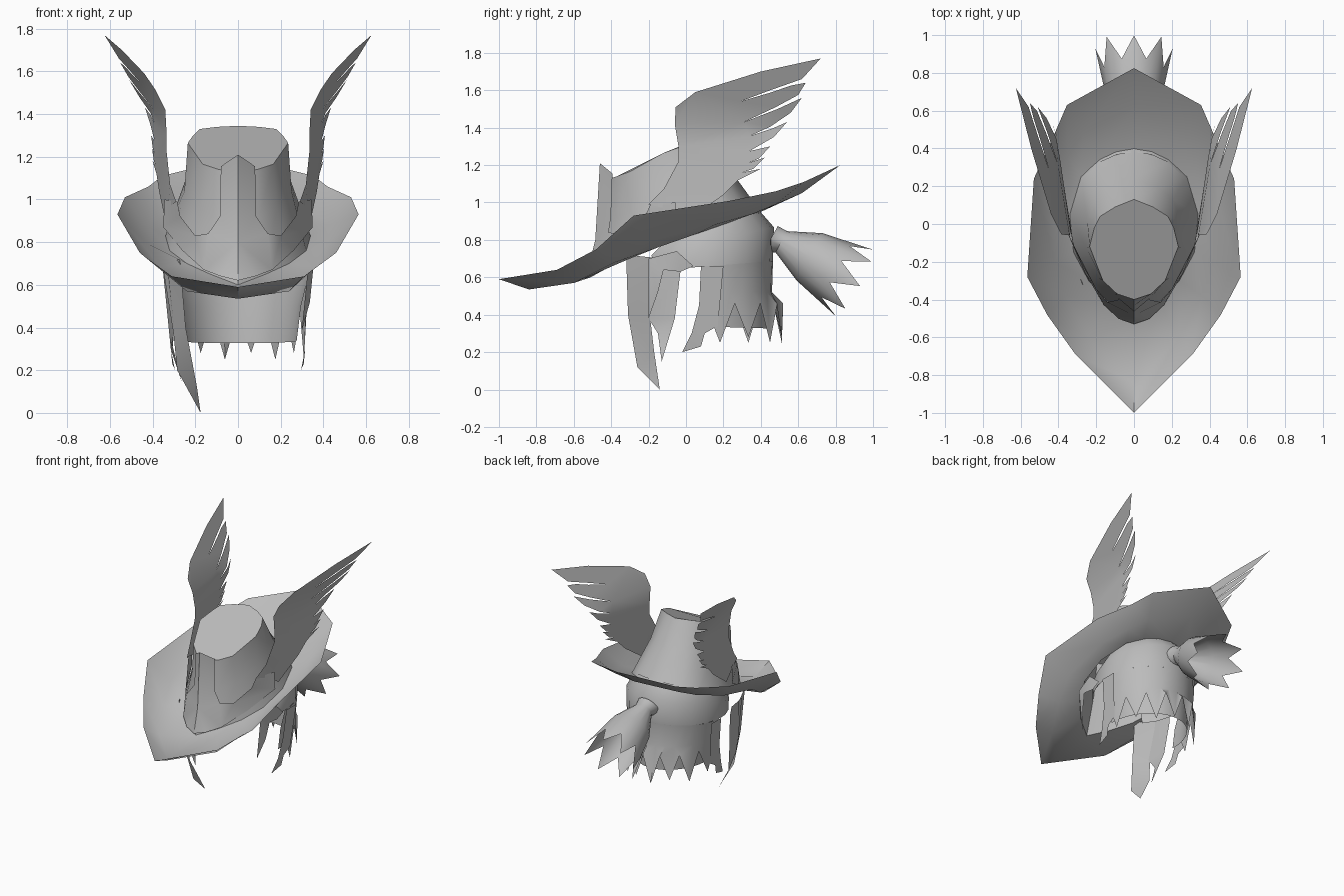
import bpy
import bmesh
from math import sin, cos, pi, radians
from mathutils import Vector

cube = bpy.data.objects.get("Cube")
if cube:
    bpy.data.objects.remove(cube, do_unlink=True)

grey = bpy.data.materials.new("plain_grey")
grey.use_nodes = True
grey.diffuse_color = (0.5, 0.5, 0.5, 1)
grey.node_tree.nodes["Principled BSDF"].inputs["Base Color"].default_value = (0.5, 0.5, 0.5, 1)


def finish(name, bm, angle=45):
    bmesh.ops.recalc_face_normals(bm, faces=bm.faces)
    mesh = bpy.data.meshes.new(name)
    bm.to_mesh(mesh)
    bm.free()
    obj = bpy.data.objects.new(name, mesh)
    bpy.context.collection.objects.link(obj)
    mesh.materials.append(grey)
    bpy.ops.object.select_all(action='DESELECT')
    obj.select_set(True)
    bpy.context.view_layer.objects.active = obj
    bpy.ops.object.shade_smooth_by_angle(angle=radians(angle))
    return obj


def loft(name, rings, closed=True, cap=False, angle=45):
    """Skin a list of equal-length point rings."""
    bm = bmesh.new()
    rows = [[bm.verts.new(p) for p in ring] for ring in rings]
    count = len(rows[0])
    for low, high in zip(rows, rows[1:]):
        for i in range(count if closed else count - 1):
            j = (i + 1) % count
            bm.faces.new((low[i], low[j], high[j], high[i]))
    if cap:
        bm.faces.new(rows[-1])
    return finish(name, bm, angle)


def sheet(name, outline, place):
    """Triangulate a flat outline, then bend it into space."""
    bm = bmesh.new()
    face = bm.faces.new([bm.verts.new((a, b, 0)) for a, b in outline])
    face.normal_update()
    bmesh.ops.triangulate(bm, faces=[face], ngon_method='BEAUTY')
    for v in bm.verts:
        v.co = place(v.co.x, v.co.y)
    return finish(name, bm, 40)


def mirrored(half):
    """Close a front-to-back half ring across the centre line."""
    return half + [(-x, y, z) for x, y, z in half[-2:0:-1]]


# Hat: cupped pointed brim and flared crown
rim = mirrored([(0, -1, .59), (.31, -.69, .64), (.46, -.48, .75), (.565, -.28, .93),
                (.53, .24, 1.01), (.42, .48, 1.06), (.355, .63, 1.11), (0, .825, 1.2)])
trough = mirrored([(0, -.84, .535), (.24, -.6, .57), (.36, -.38, .68), (.42, -.2, .79),
                   (.43, .15, .88), (.35, .36, .94), (.27, .48, .99), (0, .62, 1.05)])
base = mirrored([(0, -.51, .6), (.13, -.42, .65), (.24, -.3, .7), (.32, -.15, .76),
                 (.34, .05, .83), (.28, .25, .9), (.19, .33, .93), (0, .4, .95)])
top = mirrored([(0, -.4, 1.13), (.09, -.37, 1.14), (.165, -.3, 1.165), (.235, -.12, 1.265),
                (.21, -.02, 1.3), (.18, .04, 1.33), (.1, .09, 1.34), (0, .13, 1.345)])
waist = []
for a, b in zip(base, top):
    p = Vector(a).lerp(Vector(b), .55)
    waist.append((p.x * .92, p.y * .96, p.z))
loft("hat_brim", [rim, trough, base], angle=50)
loft("hat_crown", [base, waist, top], cap=True)

# Peaked front plate wrapped round the crown
plate = [(0, .62), (.08, .64), (.16, .67), (.26, .76), (.35, .87), (.345, 1), (.285, .99),
         (.27, .92), (.2, .83), (.14, .84), (.085, .92), (.08, 1.155), (0, 1.21), (0, .8)]


def plate_point(side):
    def place(x, z):
        slope = .06 if z > .8 else .25
        ridge = .6 * x if z > .9 and x < .1 else 0
        return Vector((side * x, -.485 + 3.5 * x * x + ridge + slope * (z - .8), z))
    return place


# Feathered wing outline, from the root up the leading edge and down the feather tips
wing = [(-.2, .99), (-.12, 1.07), (-.04, 1.22), (-.04, 1.3), (-.06, 1.42), (-.055, 1.51),
        (.05, 1.59), (.4, 1.7), (.72, 1.77), (.62, 1.66), (.45, 1.6), (.29, 1.54), (.46, 1.59),
        (.56, 1.625), (.64, 1.64), (.6, 1.575), (.48, 1.51), (.31, 1.43), (.49, 1.5),
        (.62, 1.56), (.56, 1.48), (.45, 1.405), (.34, 1.355), (.46, 1.395), (.54, 1.43),
        (.47, 1.35), (.34, 1.275), (.45, 1.3), (.39, 1.235), (.33, 1.21), (.42, 1.24),
        (.36, 1.18), (.3, 1.16), (.4, 1.18), (.28, 1.12), (.2, 1.04), (0, .9), (-.08, .96)]


def wing_point(side):
    def place(y, z):
        x = .34 + .15 * y + .48 * max(0, z - 1.4) - .2 * max(0, -.1 - y)
        return Vector((side * x, y, z))
    return place


# Hanging locks curl in towards the neck
def lock_point(side):
    def place(y, z):
        x = .35 - .1 * (.65 - z) - .5 * max(0, .22 - z) - .5 * max(0, -.15 - y)
        return Vector((side * x, y, z))
    return place


long_lock = [(-.32, .72), (-.31, .4), (-.26, .12), (-.14, 0), (-.17, .2), (-.19, .37), (-.12, .7)]
thin_lock = [(-.2, .7), (-.2, .38), (-.15, .3), (-.13, .15), (-.06, .38), (-.03, .63), (-.04, .7)]
short_lock = [(-.2, .7), (-.2, .38), (-.15, .52), (-.12, .64), (-.03, .63), (.04, .66), (-.05, .74)]
ear_lock = [(.08, .66), (.07, .45), (.03, .3), (-.02, .2), (.08, .23), (.1, .3), (.17, .34), (.2, .66)]

for side, label in ((1, "left"), (-1, "right")):
    sheet(label + "_front_plate", plate, plate_point(side))
    sheet(label + "_wing", wing, wing_point(side))
    sheet(label + "_ear_lock", ear_lock, lock_point(side))
sheet("right_long_lock", long_lock, lock_point(-1))
sheet("right_thin_lock", thin_lock, lock_point(-1))
sheet("left_short_lock", short_lock, lock_point(1))


# Hair shell, open at the face; angles are measured from the back
def arc(rx, ry, height, reach, count=16):
    ring = []
    for i in range(count + 1):
        a = radians(reach) * (2 * i / count - 1)
        y = .1 + ry * cos(a)
        ring.append((rx * sin(a), y, height(i, y)))
    return ring


loft("upper_hair", [arc(.305, .28, lambda i, y: .83 + .37 * y, 140),
                    arc(.345, .37, lambda i, y: .76 + .23 * y, 140),
                    arc(.345, .365, lambda i, y: .65 + .08 * y, 140)], closed=False)
loft("neck_hair", [arc(.335, .36, lambda i, y: .65 + .08 * y, 92),
                   arc(.295, .345, lambda i, y: .5, 92),
                   arc(.275, .34, lambda i, y: .34 - .03 * y, 92)], closed=False)
loft("hair_fringe", [arc(.345, .365, lambda i, y: .65 + .08 * y, 90),
                     arc(.33, .36, lambda i, y: .52, 90),
                     arc(.315, .42, lambda i, y: .25 + .03 * (i % 4 == 1) if i % 2 else .46, 90)],
     closed=False)

# Ponytail: tied root flaring into a ring of pointed tips
tail = []
for y, z, r in ((.45, .8, .085), (.51, .79, .065), (.66, .71, .145)):
    tail.append((y, z, r, y, z, r, 0))
tail.append((.9, .57, .205, .8, .63, .17, .035))
rings = []
for ty, tz, tr, vy, vz, vr, reach in tail:
    ring = []
    for i in range(16):
        a = i * pi / 8
        y, z, r = (vy, vz, vr) if i % 2 else (ty, tz, tr)
        push = 0 if i % 2 else reach * abs(sin(a))
        ring.append((r * sin(a), y + .48 * r * cos(a) + .87 * push,
                     z + .87 * r * cos(a) - .48 * push))
    rings.append(ring)
loft("ponytail", rings)
